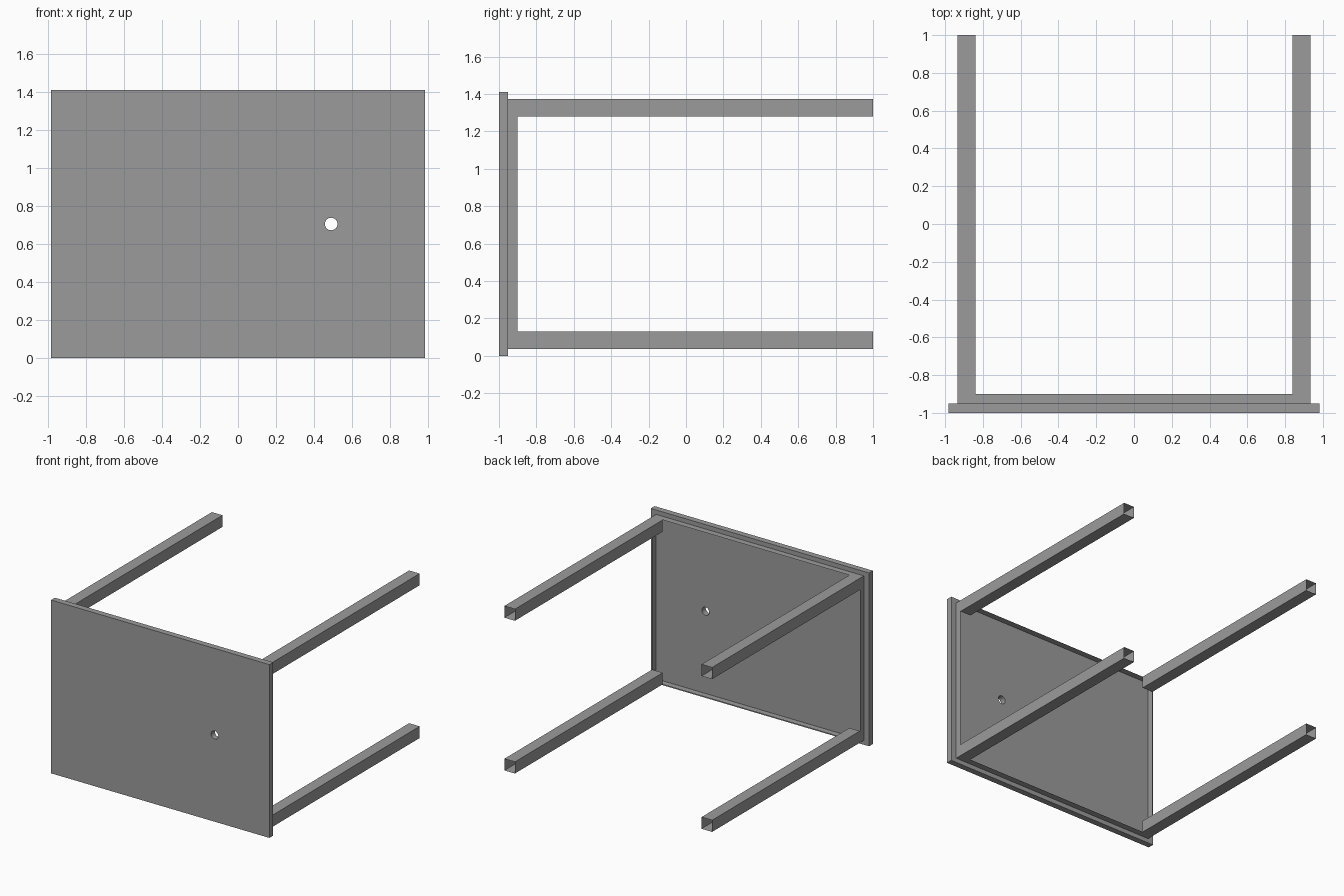
import bpy
import bmesh
from math import pi
from mathutils import Matrix

if "Cube" in bpy.data.objects:
    bpy.data.objects.remove(bpy.data.objects["Cube"])

PANEL_W, PANEL_H = 1.965, 1.41
FRONT, BACK = -1.0, 1.0
PANEL_Y = -0.951          # rear face of the top panel
SKIRT_Y = -0.90           # free edge of the skirt
MID_Z = PANEL_H / 2
FRAME_X, FRAME_Z = 0.935, 0.669   # half sizes of skirt and leg outline
LEG = 0.095

# Dark grey finish shared by all parts
grey = bpy.data.materials.new("dark_grey")
grey.diffuse_color = (0.33, 0.33, 0.33, 1)
grey.use_nodes = True
grey.node_tree.nodes["Principled BSDF"].inputs["Base Color"].default_value = grey.diffuse_color


def new_object(name, bm):
    bmesh.ops.recalc_face_normals(bm, faces=bm.faces)
    mesh = bpy.data.meshes.new(name)
    bm.to_mesh(mesh)
    bm.free()
    mesh.materials.append(grey)
    obj = bpy.data.objects.new(name, mesh)
    bpy.context.collection.objects.link(obj)
    return obj


def box(name, x, y, z, open_ends=False):
    """Box from (min, max) ranges; open_ends removes both y faces."""
    bm = bmesh.new()
    size = [r[1] - r[0] for r in (x, y, z)]
    centre = [(r[1] + r[0]) / 2 for r in (x, y, z)]
    bmesh.ops.create_cube(bm, size=1, matrix=Matrix.Translation(centre) @ Matrix.Diagonal((*size, 1)))
    if open_ends:
        bm.normal_update()
        ends = [f for f in bm.faces if abs(f.normal.y) > 0.9]
        bmesh.ops.delete(bm, geom=ends, context='FACES_ONLY')
    return new_object(name, bm)


# Table top standing on its edge
top = box("table_top", (-PANEL_W / 2, PANEL_W / 2), (FRONT, PANEL_Y), (0, PANEL_H))

# Round hole through the top
bm = bmesh.new()
bmesh.ops.create_cone(bm, cap_ends=True, segments=32, radius1=0.033, radius2=0.033, depth=0.3,
                      matrix=Matrix.Translation((0.49, -0.976, MID_Z)) @ Matrix.Rotation(pi / 2, 4, 'X'))
cutter = new_object("hole_cutter", bm)
cutter.hide_render = True
cutter.hide_set(True)
cut = top.modifiers.new("hole", 'BOOLEAN')
cut.operation = 'DIFFERENCE'
cut.solver = 'EXACT'
cut.object = cutter

# Thin skirt under the top
box("skirt", (-FRAME_X, FRAME_X), (PANEL_Y, SKIRT_Y), (MID_Z - FRAME_Z, MID_Z + FRAME_Z), open_ends=True)

# Four hollow square legs growing from the skirt corners, open at the feet
for side, sx in (("left", -1), ("right", 1)):
    for level, sz in (("lower", -1), ("upper", 1)):
        xs = sorted((sx * FRAME_X, sx * (FRAME_X - LEG)))
        zs = sorted((MID_Z + sz * FRAME_Z, MID_Z + sz * (FRAME_Z - LEG)))
        box(f"{level}_{side}_leg", xs, (SKIRT_Y, BACK), zs, open_ends=True)
